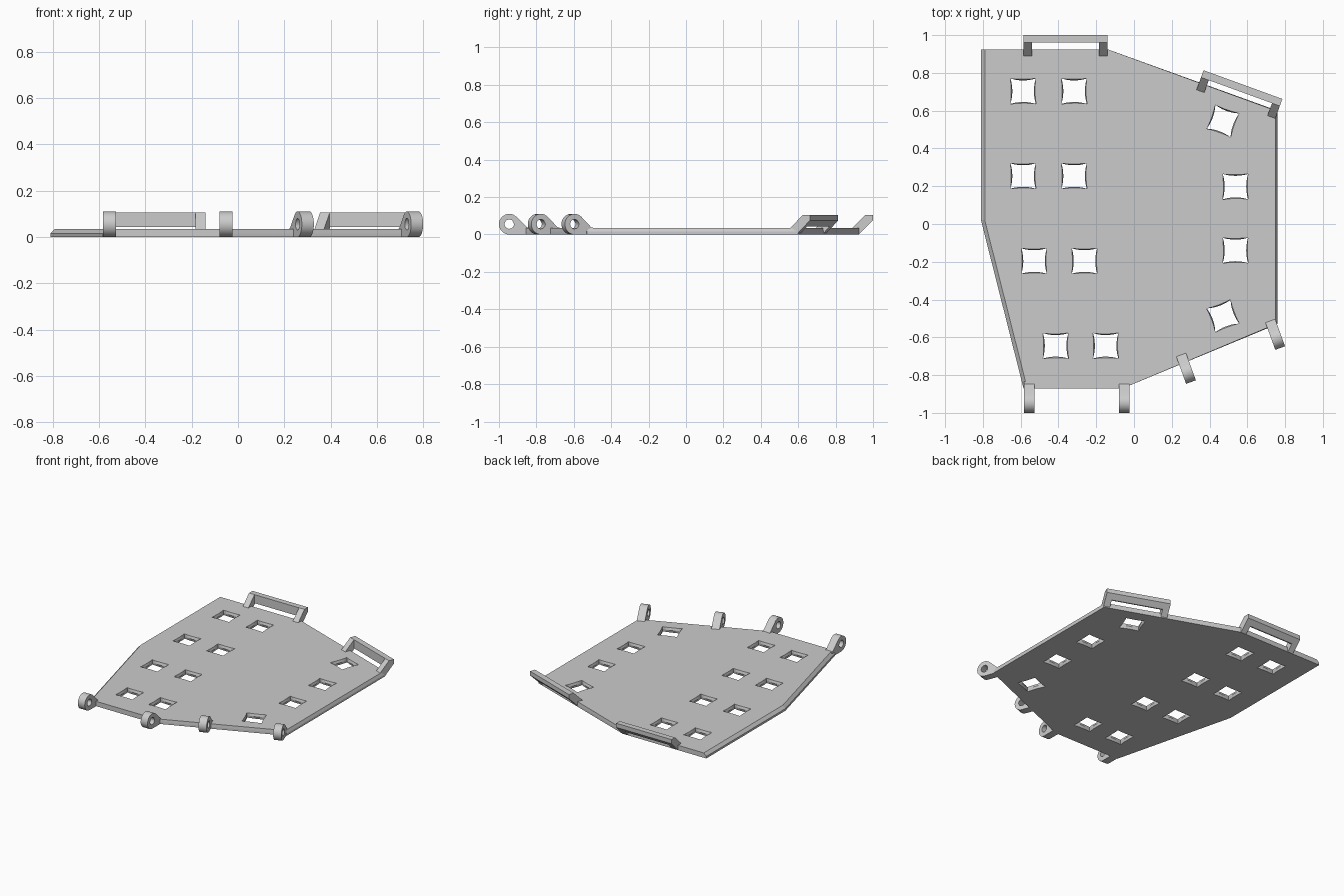
import bpy, bmesh, math
from mathutils import Matrix

if "Cube" in bpy.data.objects:
    bpy.data.objects.remove(bpy.data.objects["Cube"])

grey = bpy.data.materials.new("light_grey")
grey.use_nodes = True
colour = (0.6, 0.6, 0.6, 1)
grey.diffuse_color = colour
grey.node_tree.nodes["Principled BSDF"].inputs["Base Color"].default_value = colour

T = 0.035                      # plate thickness
TILT = math.radians(20)        # angle of the slanted ends


def finish(bm, name):
    bmesh.ops.recalc_face_normals(bm, faces=bm.faces)
    mesh = bpy.data.meshes.new(name)
    bm.to_mesh(mesh)
    bm.free()
    mesh.materials.append(grey)
    ob = bpy.data.objects.new(name, mesh)
    bpy.context.collection.objects.link(ob)
    return ob


def loft(bm, rings):
    """Skin a stack of equal rings and cap both ends."""
    loops = [[bm.verts.new(p) for p in ring] for ring in rings]
    n = len(loops[0])
    for a, b in zip(loops, loops[1:]):
        for i in range(n):
            j = (i + 1) % n
            bm.faces.new((a[i], a[j], b[j], b[i]))
    bm.faces.new(loops[0])
    bm.faces.new(loops[-1])


def prism(bm, profile, x0, x1):
    """Extrude a (y, z) profile along x."""
    loft(bm, [[(x, y, z) for y, z in profile] for x in (x0, x1)])


# Plate: outline with chamfered left and right edges (x, y, chamfer)
outline = [(-0.81, 0.925, 0.02), (-0.14, 0.925, 0), (0.76, 0.60, -0.01),
           (0.76, -0.53, -0.01), (-0.06, -0.87, 0), (-0.585, -0.87, 0.02),
           (-0.81, 0.02, 0.02)]
bm = bmesh.new()
loft(bm, [[(x, y, 0) for x, y, c in outline],
          [(x, y, 0.015) for x, y, c in outline],
          [(x + c, y, T) for x, y, c in outline]])
plate = finish(bm, "plate")

# Square windows, with walls bulging slightly at mid height
windows = [(x, y, 0) for y, xs in ((0.703, (-0.587, -0.317)), (0.254, (-0.587, -0.317)),
                                   (-0.196, (-0.529, -0.262)), (-0.645, (-0.415, -0.15)),
                                   (0.198, (0.537,)), (-0.14, (0.537,))) for x in xs]
windows += [(0.471, 0.545, -TILT), (0.471, -0.487, TILT)]


def window_ring(z, bow, half=0.067, steps=6):
    ring = []
    for side in range(4):
        turn = Matrix.Rotation(side * math.pi / 2, 4, 'Z')
        for k in range(steps):
            t = k / steps
            d = half - bow * 4 * t * (1 - t)
            ring.append(turn @ Matrix.Translation((d, half * (2 * t - 1), z)))
    return [m.translation for m in ring]


bm = bmesh.new()
for x, y, a in windows:
    place = Matrix.Translation((x, y, 0)) @ Matrix.Rotation(a, 4, 'Z')
    loft(bm, [[place @ p for p in window_ring(z, b)]
              for z, b in ((-0.01, 0), (T / 2, 0.01), (T + 0.01, 0))])
cutter = finish(bm, "window_cutter")
cutter.hide_render = True
cut = plate.modifiers.new("windows", 'BOOLEAN')
cut.operation = 'DIFFERENCE'
cut.solver = 'EXACT'
cut.object = cutter
bpy.context.view_layer.update()
result = bpy.data.meshes.new_from_object(
    plate.evaluated_get(bpy.context.evaluated_depsgraph_get()))
plate.modifiers.clear()
plate.data = result
bpy.data.objects.remove(cutter)

# Hinge lugs: pierced round eye with an arm sloping back to the plate
R, HOLE, W = 0.055, 0.025, 0.055
arc = [math.radians(45 + 225 * i / 20) for i in range(21)]
eye = [(R * math.cos(a), R * math.sin(a)) for a in arc]
eye += [(0.03, -R), (0.06, -R), (0.11, -R), (0.11, -0.038), (0.11, -0.02),
        (0.098, -0.02), (0.07, 0.008)]


def lug(name, x, y, angle):
    bm = bmesh.new()
    rims = []
    for px in (-W / 2, W / 2):
        outer = [bm.verts.new((px, u, v)) for u, v in eye]
        inner = []
        for u, v in eye:
            s = HOLE / math.hypot(u, v)
            inner.append(bm.verts.new((px, u * s, v * s)))
        rims.append((outer, inner))
    (o0, i0), (o1, i1) = rims
    n = len(eye)
    for i in range(n):
        j = (i + 1) % n
        for a, b in ((o0, i0), (o1, i1), (o0, o1), (i0, i1)):
            bm.faces.new((a[i], a[j], b[j], b[i]))
    ob = finish(bm, name)
    ob.location = (x, y, R)
    ob.rotation_euler.z = angle
    bpy.ops.object.select_all(action='DESELECT')
    ob.select_set(True)
    bpy.context.view_layer.objects.active = ob
    bpy.ops.object.shade_smooth_by_angle(angle=math.radians(30))


lug("hinge_lug_right", -0.555, -0.945, 0)
lug("hinge_lug_middle_right", -0.052, -0.945, 0)
lug("hinge_lug_middle_left", 0.283, -0.785, TILT)
lug("hinge_lug_left", 0.755, -0.605, TILT)

# Strap loops: two sloping legs and a cross bar, measured from the outer edge
leg = [(-0.075, 0), (0, 0.075), (0, 0.105), (-0.04, 0.105), (-0.11, T), (-0.11, 0)]
bar = [(0, 0.075), (0, 0.105), (-0.04, 0.105), (-0.04, 0.043), (-0.032, 0.043)]
for name, x, y, angle in (("strap_loop_right", -0.362, 1.0, 0),
                          ("strap_loop_left", 0.577, 0.738, -TILT)):
    bm = bmesh.new()
    prism(bm, leg, -0.222, -0.178)
    prism(bm, leg, 0.178, 0.222)
    prism(bm, bar, -0.178, 0.178)
    loop = finish(bm, name)
    loop.location = (x, y, 0)
    loop.rotation_euler.z = angle
